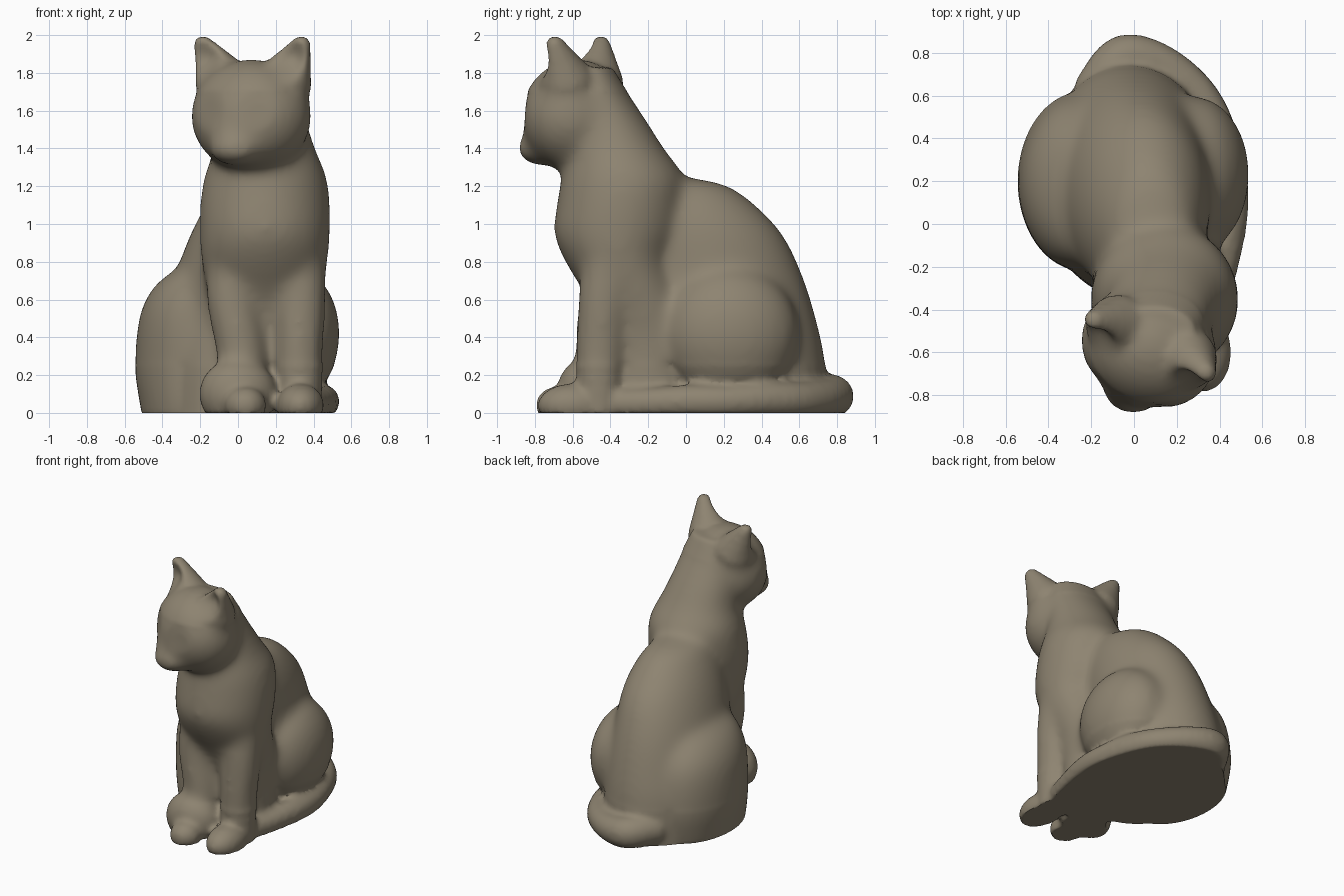
import bpy, bmesh, math
from mathutils import Matrix, Vector

cube = bpy.data.objects.get("Cube")
if cube:
    bpy.data.objects.remove(cube, do_unlink=True)

YAW = math.radians(-25)          # head turned towards its right
FACING = Vector((math.sin(YAW), -math.cos(YAW), 0))
SIDE = Vector((math.cos(YAW), math.sin(YAW), 0))
bm = bmesh.new()


def ball(center, radii, yaw=0.0, detail=4):
    m = Matrix.Translation(center) @ Matrix.Rotation(yaw, 4, 'Z') @ Matrix.Diagonal((*radii, 1))
    bmesh.ops.create_icosphere(bm, subdivisions=detail, radius=1, matrix=m)


def smooth_path(points, steps):
    """Catmull-Rom resampling of tuples of any length."""
    pts = [points[0], *points, points[-1]]
    out = []
    for a, b, c, d in zip(pts, pts[1:], pts[2:], pts[3:]):
        for i in range(steps):
            t = i / steps
            out.append([0.5 * (2*q + (r-p)*t + (2*p - 5*q + 4*r - s)*t*t + (3*q - p - 3*r + s)*t**3)
                        for p, q, r, s in zip(a, b, c, d)])
    return out + [list(points[-1])]


def limb(points):
    """Chain of overlapping balls along (x, y, z, radius)."""
    for x, y, z, r in smooth_path(points, 5):
        ball((x, y, z), (r, r, r), detail=3)


def loft(rings, sides=40):
    """Closed stack of ellipses (z, cx, cy, rx, ry)."""
    angles = [2 * math.pi * i / sides for i in range(sides)]
    loops = [[bm.verts.new((cx + rx * math.cos(a), cy + ry * math.sin(a), z)) for a in angles]
             for z, cx, cy, rx, ry in smooth_path(rings, 4)]
    for lo, hi in zip(loops, loops[1:]):
        for i in range(sides):
            j = (i + 1) % sides
            bm.faces.new((lo[i], lo[j], hi[j], hi[i]))
    bm.faces.new(loops[0][::-1])
    bm.faces.new(loops[-1])


# Chest, shoulders and neck, with the belly below
loft([(-0.1, .14, -.2, .27, .27), (.3, .14, -.2, .26, .27), (.55, .14, -.24, .29, .26),
      (.8, .14, -.355, .335, .285), (.95, .143, -.36, .345, .34), (1.1, .143, -.345, .345, .34),
      (1.25, .145, -.335, .325, .325), (1.4, .14, -.37, .27, .255), (1.55, .12, -.42, .245, .21),
      (1.7, .1, -.47, .23, .16), (1.83, .09, -.5, .19, .11)])

# Back and rump
loft([(-0.1, -.02, .2, .42, .55), (.25, -.02, .2, .42, .54), (.5, 0, .185, .385, .505),
      (.75, .02, .13, .345, .48), (.95, .05, .07, .3, .44), (1.1, .07, .01, .24, .36),
      (1.2, .08, -.04, .17, .27), (1.24, .09, -.09, .09, .16)])

# Right haunch and tucked hind paw
loft([(-0.1, -.24, .18, .25, .38), (.05, -.24, .19, .28, .41), (.25, -.24, .2, .305, .42),
      (.5, -.24, .18, .285, .4), (.65, -.23, .15, .23, .34), (.74, -.22, .12, .14, .25),
      (.78, -.2, .1, .05, .1)])
ball((-.18, -.15, .03), (.1, .14, .1))
# Left haunch
ball((.28, .23, .42), (.26, .37, .36))

# Front legs and feet
limb([(.325, -.39, .95, .145), (.33, -.435, .6, .14), (.325, -.455, .3, .13), (.325, -.46, .03, .12)])
limb([(-.02, -.39, .95, .145), (-.03, -.435, .6, .14), (.02, -.455, .3, .135), (.01, -.47, .05, .13)])
ball((.33, -.6, .04), (.125, .185, .115))
ball((0, -.53, .1), (.205, .155, .19))
ball((.04, -.68, .04), (.11, .115, .1))

# Tail curled along the left side
limb([(-.16, .63, .1, .12), (-.05, .77, .09, .115), (.12, .745, .08, .1), (.29, .61, .07, .095),
      (.39, .42, .07, .095), (.445, .2, .06, .09), (.44, 0, .06, .09), (.39, -.25, .05, .085),
      (.33, -.45, .05, .08)])

# Head, jaw, snout bridge and muzzle
ball((.07, -.58, 1.57), (.33, .28, .3), YAW)
ball((.03, -.66, 1.44), (.22, .18, .14), YAW)
ball((-.005, -.71, 1.48), (.17, .145, .14), YAW)
ball((-.015, -.765, 1.4), (.145, .13, .095), YAW)

# Ears
EARS = [((.24, -.63, 1.74), (.335, -.695, 1.948)), ((-.075, -.48, 1.74), (-.185, -.45, 1.948))]
for base, tip in EARS:
    limb([(*base, .15), (*tip, .052)])

raw = bpy.data.meshes.new("seated_cat")
bm.to_mesh(raw)
bm.free()
cat = bpy.data.objects.new("seated_cat", raw)
bpy.context.collection.objects.link(cat)

# Fuse the parts into one soft sculpted skin
fuse = cat.modifiers.new("fuse", 'REMESH')
fuse.mode = 'VOXEL'
fuse.voxel_size = 0.02
soften = cat.modifiers.new("soften", 'SMOOTH')
soften.factor = 0.5
soften.iterations = 6
skin = bpy.data.meshes.new_from_object(cat.evaluated_get(bpy.context.evaluated_depsgraph_get()))
cat.modifiers.clear()
cat.data = skin
bpy.data.meshes.remove(raw)
bm = bmesh.new()
bm.from_mesh(skin)

# Blend the muscles of body and face further than the feet and ears
muscles = [v for v in bm.verts if 0.26 < v.co.z < 1.7]
for _ in range(22):
    bmesh.ops.smooth_vert(bm, verts=muscles, factor=0.5, use_axis_x=True, use_axis_y=True, use_axis_z=True)
bm.normal_update()


def dent(center, radius, depth):
    """Press the front-facing skin backwards."""
    for v in bm.verts:
        d = (v.co - center).length / radius
        if d < 1:
            v.co -= FACING * depth * (1 - d*d)**2 * max(0, v.normal.dot(FACING))


# Ear hollows and eye sockets
for base, tip in EARS:
    dent(Vector(base).lerp(Vector(tip), 0.6) + FACING * 0.08, 0.14, 0.07)
for s in (-1, 1):
    dent(Vector((.07, -.58, 1.6)) + FACING * 0.25 + SIDE * 0.15 * s, 0.13, 0.015)

# Flat underside
for v in bm.verts:
    v.co.z = max(0, v.co.z)
bm.to_mesh(skin)
bm.free()

# Single clay colour
mat = bpy.data.materials.new("taupe_clay")
mat.use_nodes = True
colour = (0.27, 0.23, 0.165, 1)
mat.diffuse_color = colour
mat.node_tree.nodes["Principled BSDF"].inputs["Base Color"].default_value = colour
skin.materials.clear()
skin.materials.append(mat)

bpy.ops.object.select_all(action='DESELECT')
cat.select_set(True)
bpy.context.view_layer.objects.active = cat
bpy.ops.object.shade_smooth_by_angle(angle=math.radians(50))
